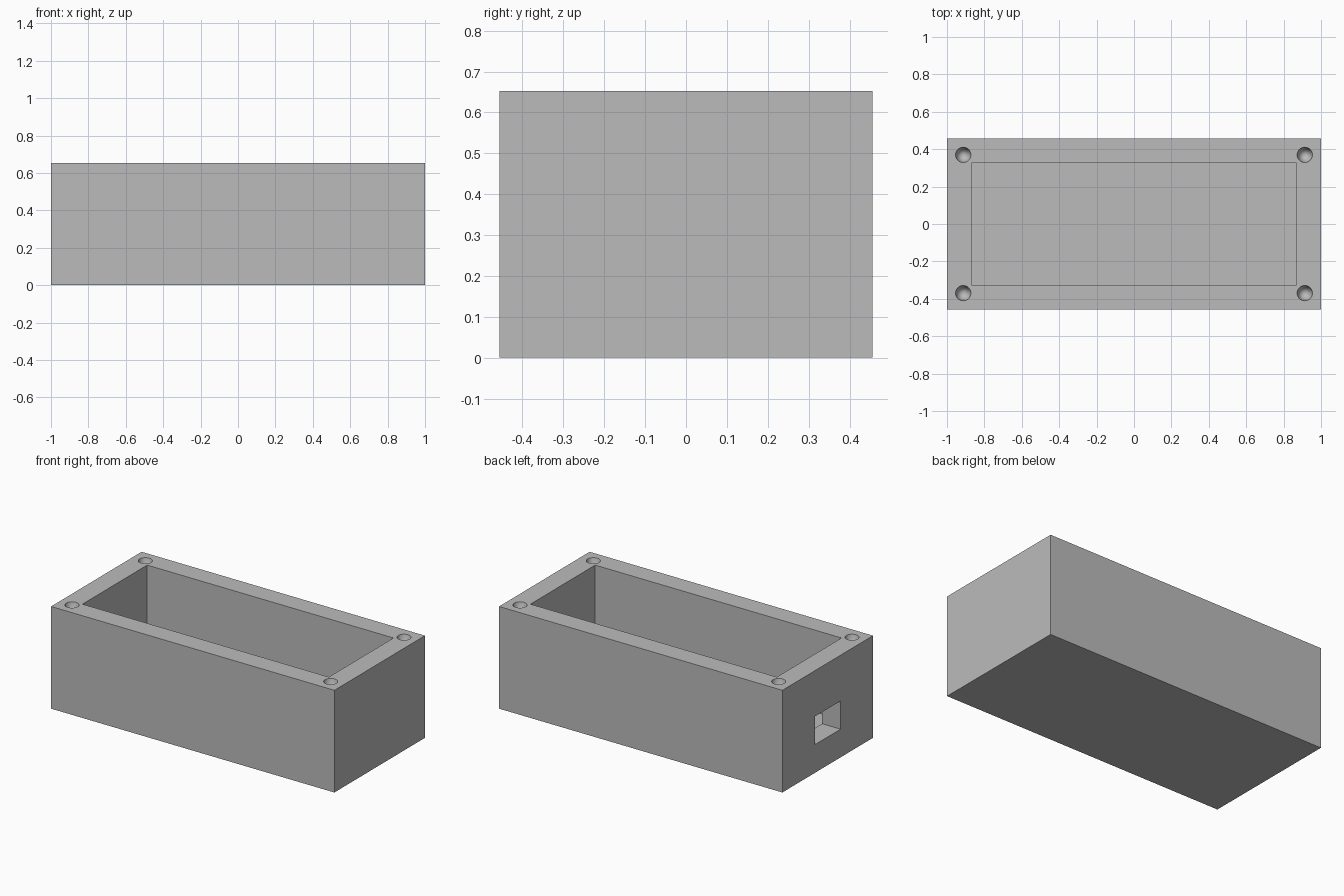
import bpy

old = bpy.data.objects.get("Cube")
if old:
    bpy.data.objects.remove(old, do_unlink=True)

U = 2 / 46                        # working unit
L, W, H, WALL = 46 * U, 21 * U, 15 * U, 3 * U

grey = bpy.data.materials.new("plain_grey")
grey.use_nodes = True
COLOUR = (0.5, 0.5, 0.5, 1)
grey.diffuse_color = COLOUR
grey.node_tree.nodes["Principled BSDF"].inputs["Base Color"].default_value = COLOUR


def block(name, low, high):
    """Box between two opposite corners."""
    centre = [(a + b) / 2 for a, b in zip(low, high)]
    bpy.ops.mesh.primitive_cube_add(size=1, location=centre)
    ob = bpy.context.object
    ob.name = name
    ob.scale = [b - a for a, b in zip(low, high)]
    bpy.ops.object.transform_apply(location=True, rotation=False, scale=True)
    ob.data.materials.append(grey)
    return ob


def cut(target, cutter):
    """Subtract the cutter from the target and discard it."""
    cutter.hide_render = True
    mod = target.modifiers.new(cutter.name, 'BOOLEAN')
    mod.operation = 'DIFFERENCE'
    mod.solver = 'EXACT'
    mod.object = cutter
    bpy.context.view_layer.objects.active = target
    bpy.ops.object.modifier_apply(modifier=mod.name)
    bpy.data.objects.remove(cutter, do_unlink=True)


# Solid case body
case = block("open_case", (-L / 2, -W / 2, 0), (L / 2, W / 2, H))

# Open cavity
cut(case, block("cavity", (WALL - L / 2, WALL - W / 2, WALL),
                (L / 2 - WALL, W / 2 - WALL, H + 0.1)))

# Cable port through one end wall
cut(case, block("cable_port", (-L / 2 - 0.1, -0.13, 0.18),
                (-L / 2 + WALL + 0.1, 0.13, 0.36)))

# Tapered screw holes in the rim corners
RADIUS, DEPTH, OVER = 0.041, 0.2, 0.02
for sx in (-1, 1):
    for sy in (-1, 1):
        full = DEPTH + OVER
        bpy.ops.mesh.primitive_cone_add(
            vertices=32, radius1=0, radius2=RADIUS * full / DEPTH, depth=full,
            location=(sx * 21 * U, sy * 8.5 * U, H + OVER - full / 2))
        hole = bpy.context.object
        hole.name = "screw_hole"
        hole.data.materials.append(grey)
        cut(case, hole)

# Smooth hole walls, sharp edges elsewhere
bpy.ops.object.select_all(action='DESELECT')
case.select_set(True)
bpy.context.view_layer.objects.active = case
bpy.ops.object.shade_smooth_by_angle(angle=0.5)
